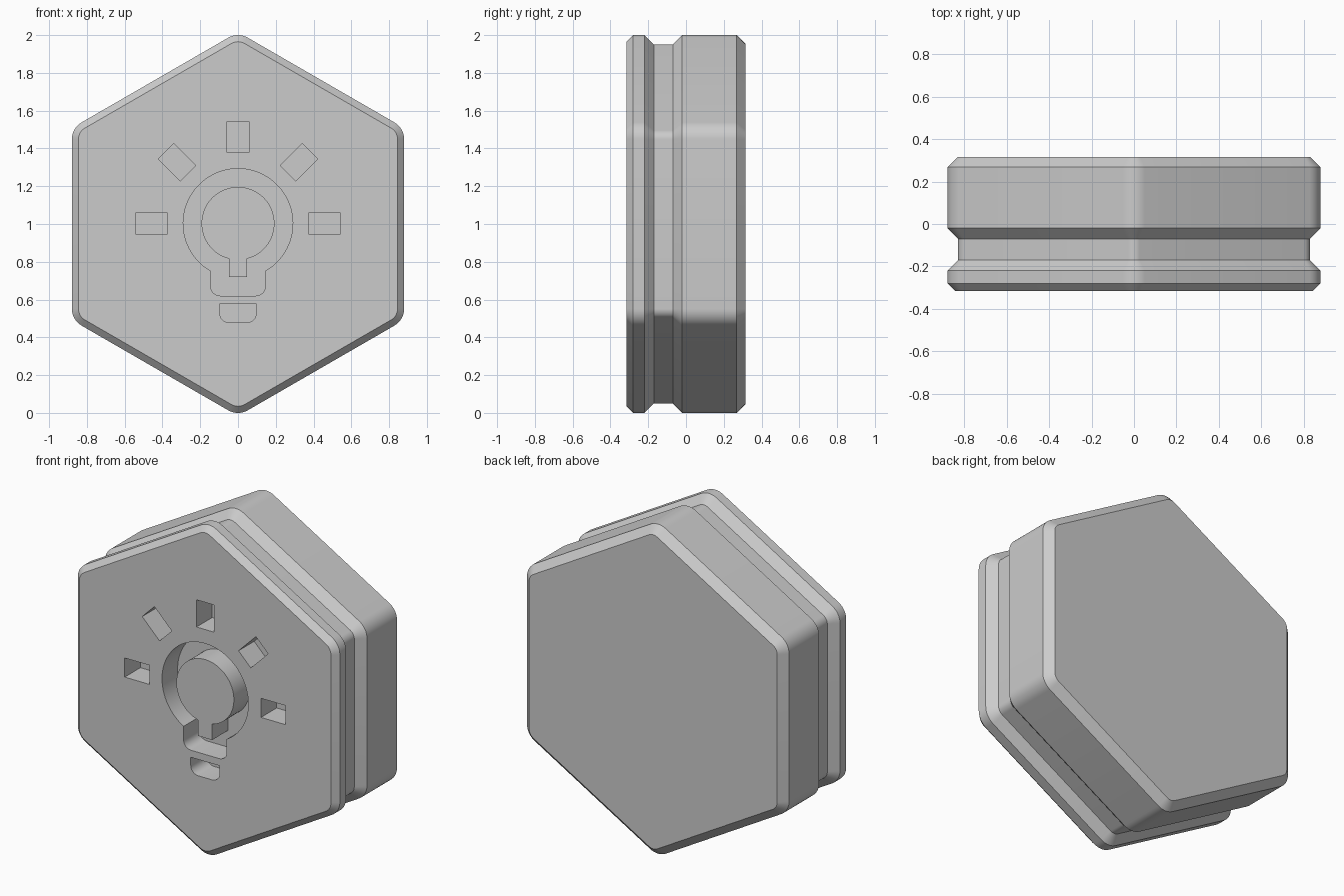
import bpy, bmesh
from math import sin, cos, pi, radians, sqrt, asin

if "Cube" in bpy.data.objects:
    bpy.data.objects.remove(bpy.data.objects["Cube"], do_unlink=True)

grey = bpy.data.materials.new("light_grey")
grey.use_nodes = True
COLOUR = (0.6, 0.6, 0.6, 1)
grey.diffuse_color = COLOUR
grey.node_tree.nodes["Principled BSDF"].inputs["Base Color"].default_value = COLOUR

APOTHEM, CORNER = 0.88, 0.104
FRONT, FLOOR = -0.315, -0.165
CENTRE = 1.003


def arc(cx, cz, r, start, end, steps):
    """Points on an arc in the xz plane, angles in radians."""
    return [(cx + r * cos(start + (end - start) * i / steps),
             cz + r * sin(start + (end - start) * i / steps)) for i in range(steps + 1)]


def hexagon(inset):
    """Pointy-top hexagon with rounded corners, moved inward by inset."""
    reach = (APOTHEM - CORNER) / cos(pi / 6)
    pts = []
    for k in range(6):
        a = pi / 2 + k * pi / 3
        pts += arc(reach * cos(a), 1 + reach * sin(a), CORNER - inset, a - pi / 6, a + pi / 6, 8)
    return pts


def loft(name, sections):
    """Skin a list of (y, outline) sections and cap both ends."""
    bm = bmesh.new()
    rings = [[bm.verts.new((x, y, z)) for x, z in pts] for y, pts in sections]
    for a, b in zip(rings, rings[1:]):
        for i in range(len(a)):
            j = (i + 1) % len(a)
            bm.faces.new((a[i], a[j], b[j], b[i]))
    bm.faces.new(rings[0])
    bm.faces.new(rings[-1])
    bmesh.ops.recalc_face_normals(bm, faces=bm.faces)
    mesh = bpy.data.meshes.new(name)
    bm.to_mesh(mesh)
    bm.free()
    mesh.materials.append(grey)
    obj = bpy.data.objects.new(name, mesh)
    bpy.context.collection.objects.link(obj)
    return obj


def activate(obj):
    bpy.ops.object.select_all(action='DESELECT')
    obj.select_set(True)
    bpy.context.view_layer.objects.active = obj


def tray(half, bottom, r):
    """Left-to-right lower edge with two rounded corners."""
    return (arc(-half + r, bottom + r, r, pi, 1.5 * pi, 6)
            + arc(half - r, bottom + r, r, 1.5 * pi, 2 * pi, 6))


def keyhole(radius, half, lower):
    """Circle open at the bottom, joined to a lower outline of the given half width."""
    gap = asin(half / radius)
    return lower + arc(0, CENTRE, radius, -pi / 2 + gap, 1.5 * pi - gap, 64)


# Hexagonal body with chamfered rims and a groove around it
body = loft("hexagon_body", [(y, hexagon(inset)) for y, inset in (
    (FRONT, 0.035), (-0.28, 0), (-0.22, 0), (-0.17, 0.05),
    (-0.07, 0.05), (-0.02, 0), (0.268, 0), (0.315, 0.047))])

# Recess outlines: bulb, its base and five rays
recesses = {
    "bulb_recess": keyhole(0.29, 0.145, tray(0.145, 0.62, 0.05)),
    "base_recess": tray(0.097, 0.478, 0.05) + [(0.097, 0.577), (-0.097, 0.577)],
}
for k in range(5):
    a = radians(45 * k)
    recesses[f"ray_recess_{k + 1}"] = [
        (d * cos(a) - s * sin(a), CENTRE + d * sin(a) + s * cos(a))
        for d, s in ((0.375, -0.058), (0.54, -0.058), (0.54, 0.058), (0.375, 0.058))]

for name, outline in recesses.items():
    cutter = loft(name, [(FRONT - 0.1, outline), (FLOOR, outline)])
    cutter.hide_render = True
    mod = body.modifiers.new(name, 'BOOLEAN')
    mod.operation = 'DIFFERENCE'
    mod.solver = 'EXACT'
    mod.object = cutter
    activate(body)
    bpy.ops.object.modifier_apply(modifier=name)
    bpy.data.objects.remove(cutter, do_unlink=True)

# Raised core and stem inside the bulb, flush with the front
core_outline = keyhole(0.193, 0.047, [(-0.047, 0.72), (0.047, 0.72)])
core = loft("bulb_core", [(FRONT, core_outline), (FLOOR + 0.01, core_outline)])

for obj in (body, core):
    activate(obj)
    bpy.ops.object.shade_smooth_by_angle(angle=radians(30))
